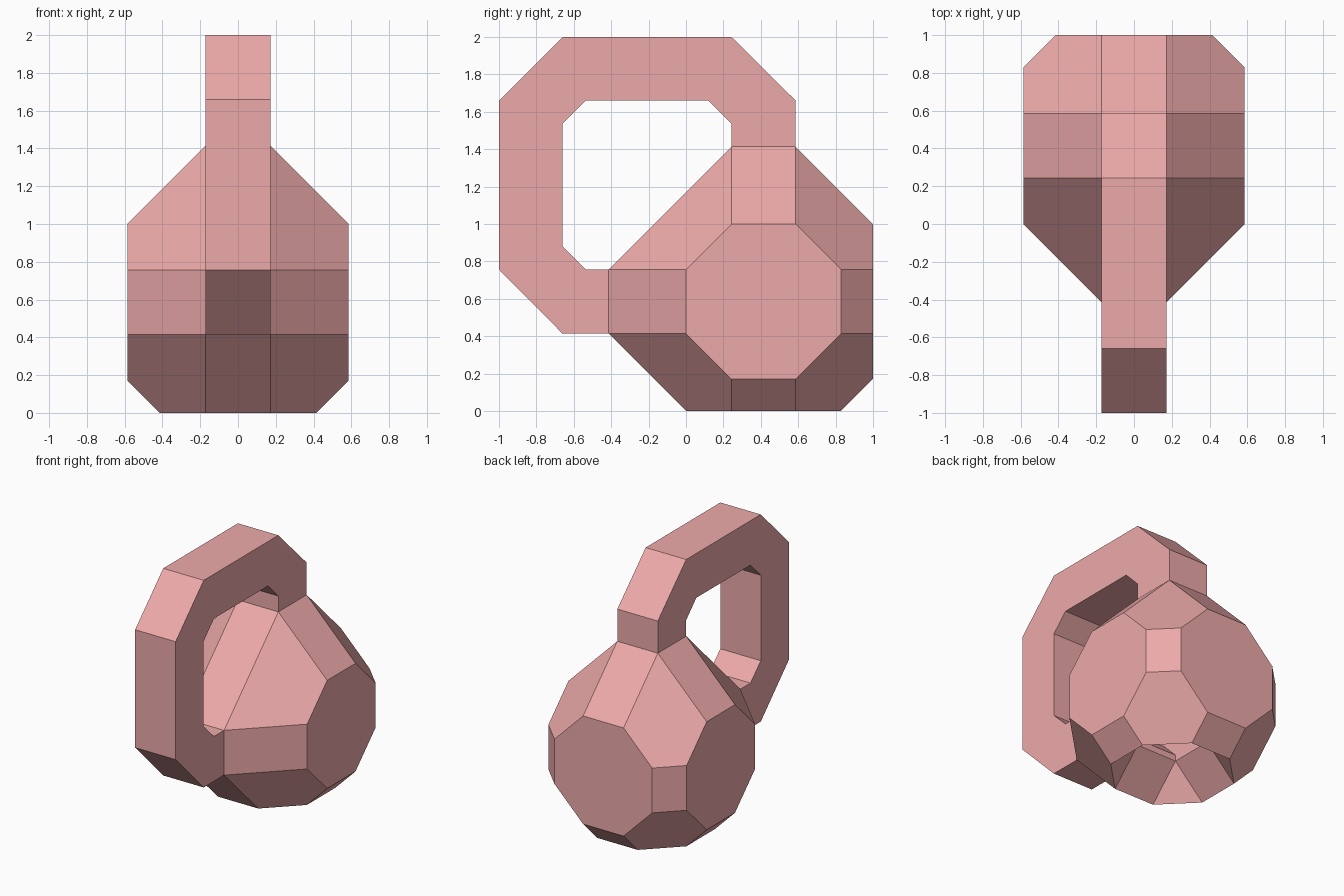
import bpy, bmesh
from itertools import permutations, product
from mathutils import Vector

if "Cube" in bpy.data.objects:
    bpy.data.objects.remove(bpy.data.objects["Cube"])

A, B, C = 0.1715, 0.414, 0.5855           # truncated cuboctahedron coordinates
CY, CZ = 1 - C, C                         # centre of the body
TIP = A + B * 2 - A                       # reach of the pointed ends from the centre
PIT = C - (B - A)                         # depth of the base pit from the centre

mat = bpy.data.materials.new("pink")
mat.diffuse_color = (0.85, 0.40, 0.40, 1)
mat.use_nodes = True
mat.node_tree.nodes["Principled BSDF"].inputs["Base Color"].default_value = mat.diffuse_color


def finish(name, bm, offset=(0, 0, 0)):
    me = bpy.data.meshes.new(name)
    bm.to_mesh(me)
    bm.free()
    me.materials.append(mat)
    ob = bpy.data.objects.new(name, me)
    ob.location = offset
    bpy.context.collection.objects.link(ob)
    return ob


def hull_shell(name, points, open_dirs, inward=False):
    """Convex shell of the points, left open towards the given directions."""
    bm = bmesh.new()
    for p in points:
        bm.verts.new(p)
    bmesh.ops.convex_hull(bm, input=bm.verts[:])
    bmesh.ops.dissolve_limit(bm, angle_limit=0.02, verts=bm.verts[:], edges=bm.edges[:])
    bmesh.ops.recalc_face_normals(bm, faces=bm.faces[:])
    bm.normal_update()
    gone = [f for f in bm.faces if any(f.normal.dot(Vector(d)) > 0.99 for d in open_dirs)]
    bmesh.ops.delete(bm, geom=gone, context='FACES')
    if inward:
        bmesh.ops.reverse_faces(bm, faces=bm.faces[:])
    return finish(name, bm, (0, CY, CZ))


# Body: truncated cuboctahedron drawn out to square necks at the top and front
solid = {tuple(s * v for s, v in zip(sg, p))
         for p in permutations((A, B, C)) for sg in product((-1, 1), repeat=3)}
square = list(product((-A, A), repeat=2))
body = [p for p in solid if p[2] < 0.5 and p[1] > -0.5]
body += [(u, v, TIP) for u, v in square] + [(u, -TIP, v) for u, v in square]
hull_shell("body", body, [(0, 0, 1), (0, -1, 0), (0, 0, -1)])

# Base pit: octagon rim narrowing upward to the square tube mouth
pit = [p for p in solid if p[2] < -0.5] + [(u, v, -PIT) for u, v in square]
hull_shell("base_pit", pit, [(0, 0, 1), (0, 0, -1)], inward=True)

# Handle tube: leaves the top, loops round, enters the front and opens in the pit
z_top, z_pit = CZ + TIP, CZ - PIT
y0, y1, z0, z1 = CY - A, CY + A, CZ - A, CZ + A
side_a = [(y1, z_top), (y1, 1.66), (y0, 2), (-0.66, 2), (-1, 1.66),
          (-1, z1), (-0.66, z0), (0.12, z0), (y0, 0.29), (y0, z_pit)]
side_b = [(y0, z_top), (y0, 1.535), (0.12, 1.66), (-0.535, 1.66), (-0.66, 1.535),
          (-0.66, 0.88), (-0.535, z1), (y0, z1), (y1, z0), (y1, z_pit)]
bm = bmesh.new()
rings = [[bm.verts.new((x, *p)) for x, p in ((-A, a), (A, a), (A, b), (-A, b))]
         for a, b in zip(side_a, side_b)]
for r, s in zip(rings, rings[1:]):
    for i in range(4):
        j = (i + 1) % 4
        bm.faces.new((r[i], r[j], s[j], s[i]))
bmesh.ops.recalc_face_normals(bm, faces=bm.faces[:])
# merge the coplanar side panels into flat faces
bmesh.ops.dissolve_limit(bm, angle_limit=0.02, verts=bm.verts[:], edges=bm.edges[:])
finish("handle_tube", bm)
